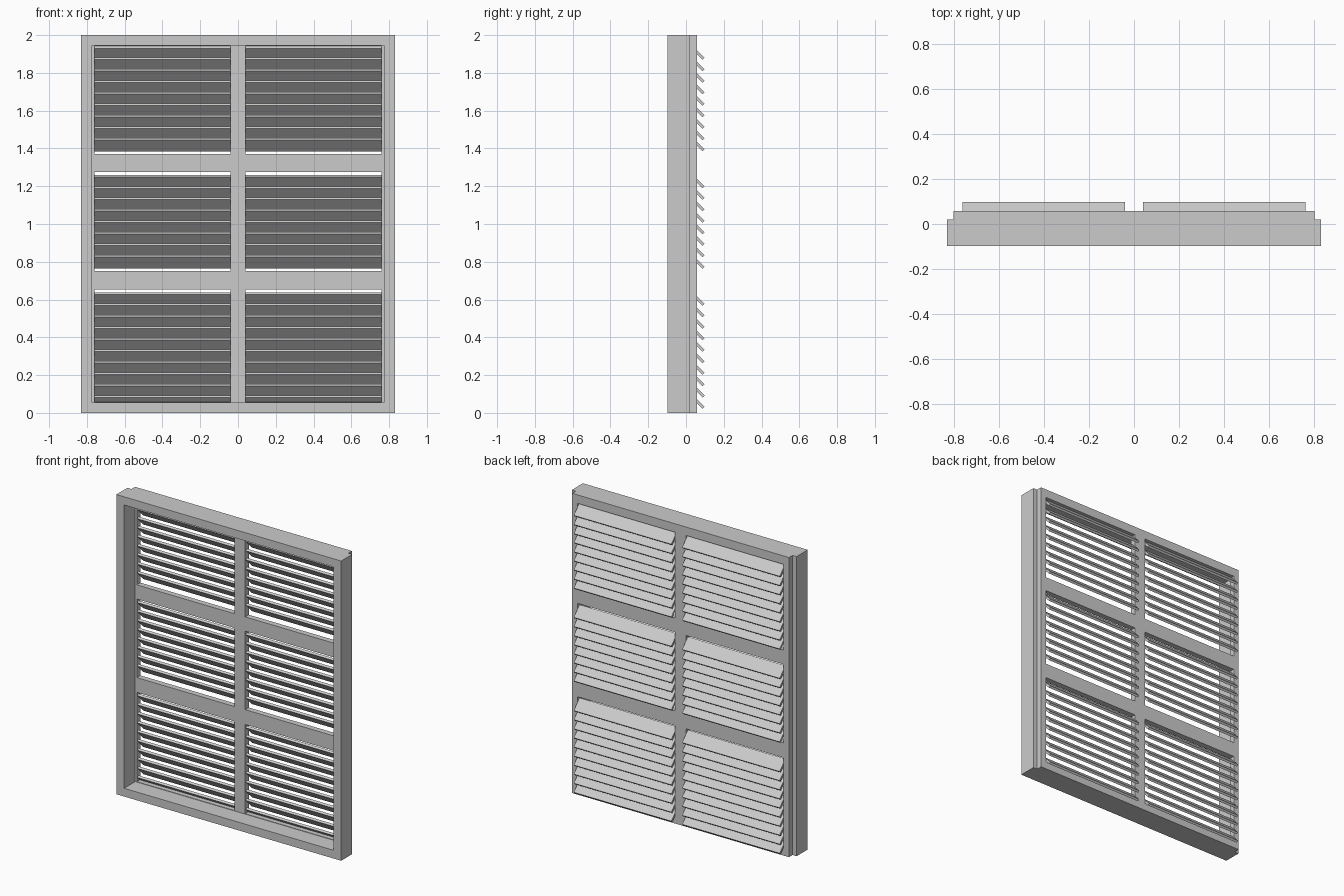
import bpy
from math import radians

if "Cube" in bpy.data.objects:
    bpy.data.objects.remove(bpy.data.objects["Cube"])


def box(name, x, y, z, tilt=0.0):
    """Box from (min, max) ranges, optionally tilted about its own x axis."""
    bpy.ops.mesh.primitive_cube_add(
        size=1, location=[(r[0] + r[1]) / 2 for r in (x, y, z)])
    ob = bpy.context.object
    ob.name = name
    ob.scale = [r[1] - r[0] for r in (x, y, z)]
    ob.rotation_euler.x = radians(tilt)
    return ob


def ring(name, x, z, inner_x, inner_z, y):
    """Rectangular border: two full-height stiles with two rails between."""
    box(name + "_left_stile", (x[0], inner_x[0]), y, z)
    box(name + "_right_stile", (inner_x[1], x[1]), y, z)
    box(name + "_bottom_rail", inner_x, y, (z[0], inner_z[0]))
    box(name + "_top_rail", inner_x, y, (inner_z[1], z[1]))


FRAME_Y = (-0.098, 0.019)
SASH_Y = (0.019, 0.057)
PITCH = 0.0606
SLAT_LEN, SLAT_THICK = 0.087, 0.015
SLAT_Y = 0.062

# Outer window frame
ring("frame", (-0.83, 0.83), (0, 2), (-0.772, 0.772), (0.055, 1.945), FRAME_Y)

# Two shutter panels
for side, x0 in (("left", -0.80), ("right", 0.0)):
    inner = (x0 + 0.04, x0 + 0.76)
    ring(side + "_shutter", (x0, x0 + 0.80), (0, 2), inner, (0.058, 1.943), SASH_Y)

    # Cross rails
    for z in ((0.653, 0.752), (1.276, 1.371)):
        box(side + "_cross_rail", inner, SASH_Y, z)

    # Tilted slats: (centre height of the lowest slat, count) per bay
    for base, count in ((0.057, 10), (0.800, 8), (1.420, 9)):
        for i in range(count):
            z = base + i * PITCH
            box(side + "_slat", inner,
                (SLAT_Y - SLAT_LEN / 2, SLAT_Y + SLAT_LEN / 2),
                (z - SLAT_THICK / 2, z + SLAT_THICK / 2), tilt=-45)
